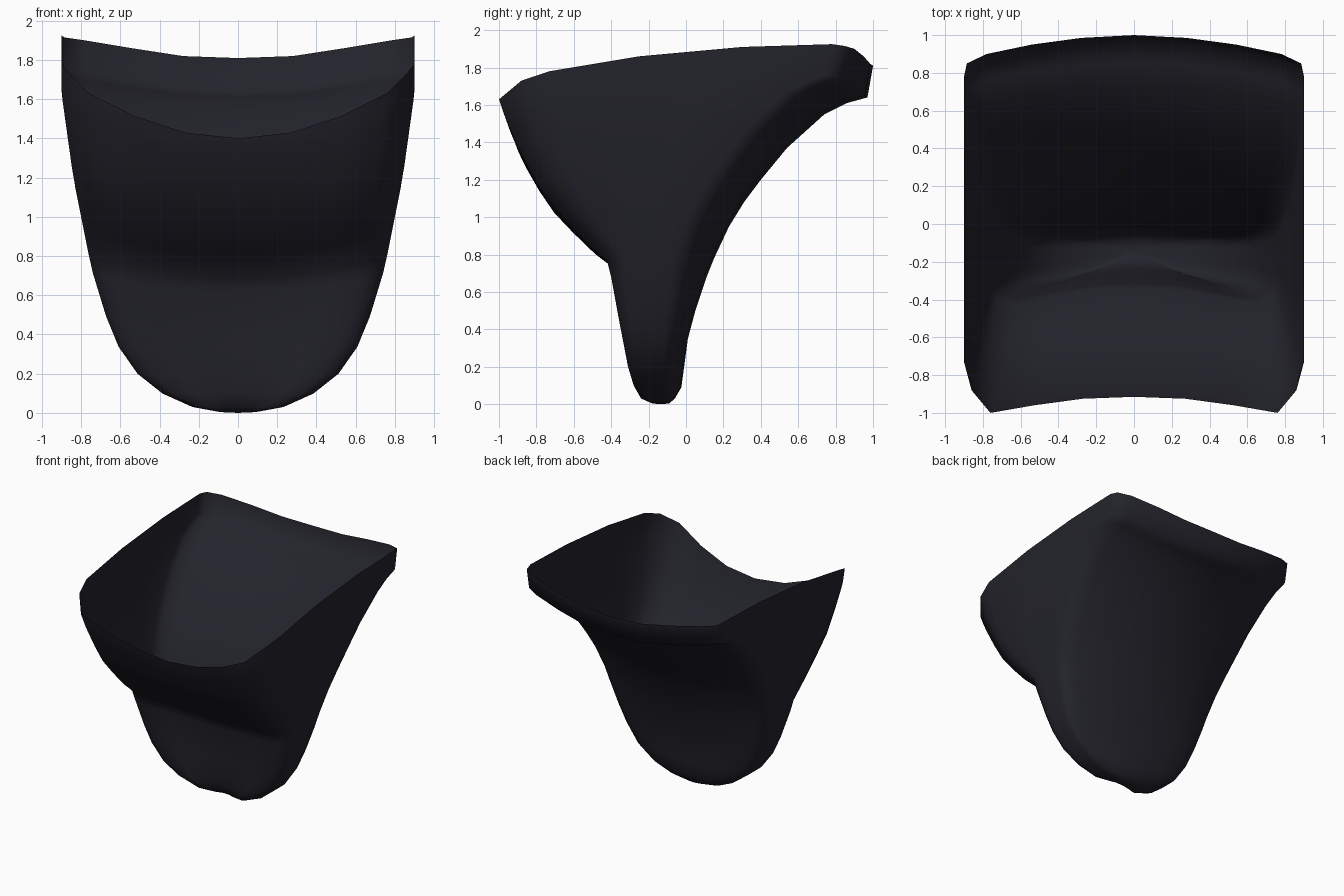
import bpy, bmesh

if "Cube" in bpy.data.objects:
    bpy.data.objects.remove(bpy.data.objects["Cube"])

# Half of the open rim, from front centre round the side to back centre
RIM = [(0, -.915, 1.40), (.28, -.925, 1.43), (.54, -.96, 1.515), (.76, -1, 1.63),
       (.86, -.88, 1.73), (.90, -.73, 1.78), (.90, -.25, 1.86), (.90, .30, 1.91),
       (.90, .78, 1.925), (.885, .85, 1.915), (.78, .90, 1.90), (.54, .95, 1.86),
       (.28, .985, 1.82), (0, 1, 1.81)]
# Half width by height
WIDTH = [(0, .06), (.02, .21), (.11, .41), (.25, .57), (.43, .65), (.6, .71),
         (.75, .75), (1.0, .80), (1.2, .84), (1.45, .875), (1.63, .90), (2, .90)]
# Rows from the bottom up: front y, front z, back y, back z, share of rim waviness
ROWS = [(-.18, .004, -.09, .004, 0), (-.24, .03, -.06, .03, 0),
        (-.28, .10, -.025, .09, 0), (-.31, .20, -.01, .20, 0),
        (-.335, .33, .01, .35, .03), (-.36, .46, .05, .50, .10),
        (-.40, .68, .11, .68, .22), (-.42, .76, .15, .78, .30),
        (-.57, .90, .23, .95, .42), (-.69, 1.04, .31, 1.08, .52),
        (-.79, 1.17, .40, 1.20, .62), (-.87, 1.32, .54, 1.37, .76),
        (-.94, 1.47, .74, 1.55, .88), (-.965, 1.53, .86, 1.61, .92),
        (-.985, 1.585, .97, 1.64, .96), (-1, 1.63, 1.0, 1.81, 1)]


def half_width(z):
    for (z0, w0), (z1, w1) in zip(WIDTH, WIDTH[1:]):
        if z <= z1:
            return w0 + (w1 - w0) * max(0, z - z0) / (z1 - z0)
    return WIDTH[-1][1]


def half_ring(fy, fz, by, bz, k):
    depth = by - fy
    front = depth / 2                      # front corner rounding
    back = min(1, depth / .6)              # back corner rounding
    bow = min(1, depth / .45)              # inward bow of the front wall
    y5, y8 = fy + .27 * front, by - .22 * back
    pts = []
    for i, (rx, ry, rz) in enumerate(RIM):
        if i <= 3:
            y = fy + (ry + 1) * bow
        elif i <= 5:
            y = fy + (ry + 1) * front
        elif i <= 7:
            y = y5 + (y8 - y5) * (ry + .73) / 1.51
        else:
            y = by - (1 - ry) * back
        s = (ry + 1) / 2
        sag = rz - (1.63 + .18 * s)
        z = max(.0, fz + (bz - fz) * s + k * sag)
        pts.append((rx / .9 * half_width(z), y, z))
    return pts


# Scoop shell, open at the top
bm = bmesh.new()
rings = []
for row in ROWS:
    half = half_ring(*row)
    full = half + [(-x, y, z) for x, y, z in half[-2:0:-1]]
    rings.append([bm.verts.new(p) for p in full])
for a, b in zip(rings, rings[1:]):
    n = len(a)
    for i in range(n):
        j = (i + 1) % n
        bm.faces.new((a[i], a[j], b[j], b[i]))

# Rounded bottom cap
tip = bm.verts.new((0, -.135, 0))
for i in range(len(rings[0])):
    bm.faces.new((tip, rings[0][(i + 1) % len(rings[0])], rings[0][i]))
for f in bm.faces:
    f.smooth = True
mesh = bpy.data.meshes.new("scoop_shell")
bm.to_mesh(mesh)
bm.free()
shell = bpy.data.objects.new("scoop_shell", mesh)
bpy.context.collection.objects.link(shell)

# Single dark colour
mat = bpy.data.materials.new("blue black")
mat.diffuse_color = (.017, .017, .025, 1)
mat.use_nodes = True
mat.node_tree.nodes["Principled BSDF"].inputs["Base Color"].default_value = mat.diffuse_color
mesh.materials.append(mat)
